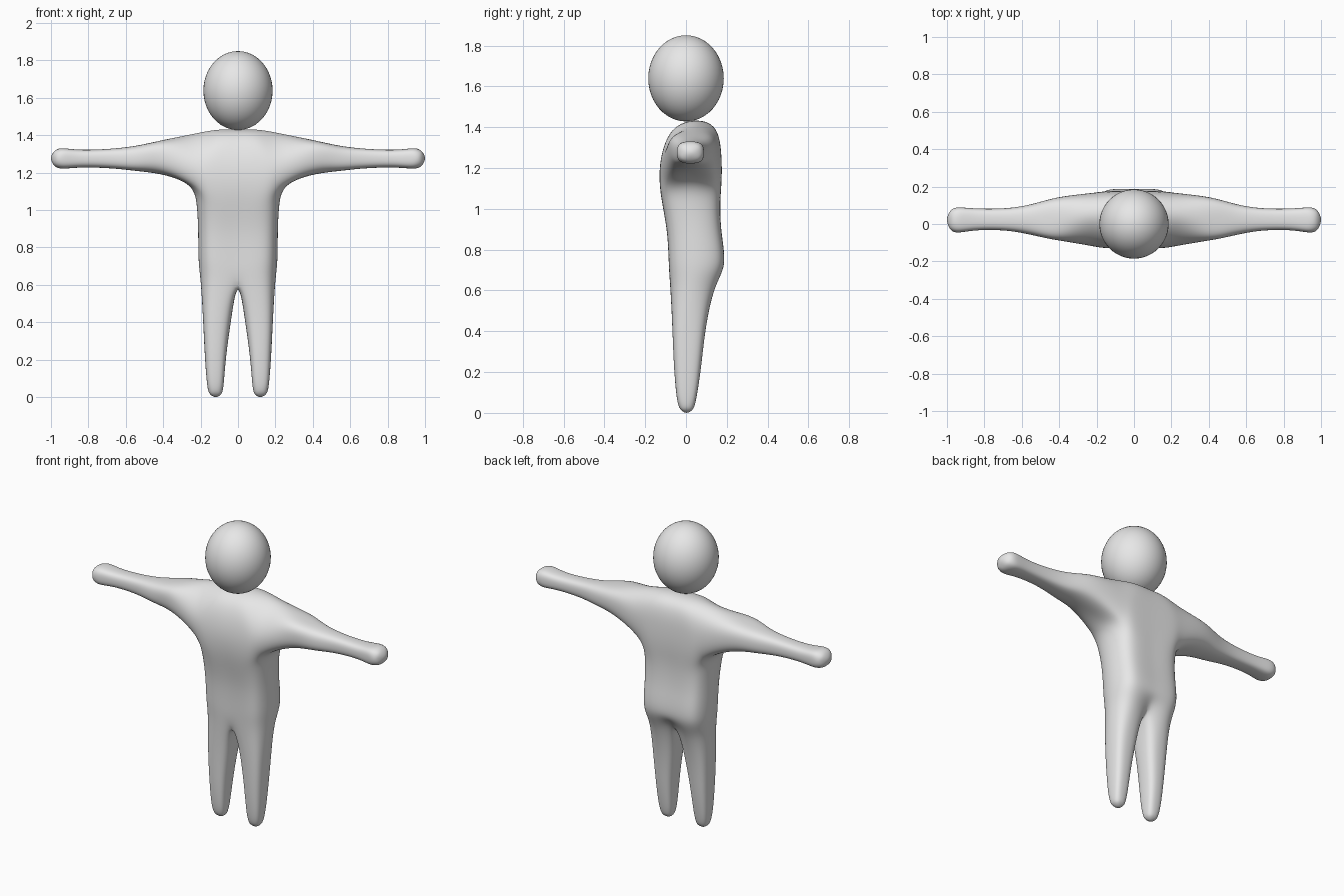
import bpy, bmesh
from mathutils import Vector

cube = bpy.data.objects.get("Cube")
if cube:
    bpy.data.objects.remove(cube, do_unlink=True)

grey = bpy.data.materials.new("plain_grey")
grey.use_nodes = True
grey.diffuse_color = (0.8, 0.8, 0.8, 1)
grey.node_tree.nodes["Principled BSDF"].inputs["Base Color"].default_value = (0.8, 0.8, 0.8, 1)


def add_object(name, bm):
    mesh = bpy.data.meshes.new(name)
    for f in bm.faces:
        f.smooth = True
    bm.to_mesh(mesh)
    bm.free()
    mesh.materials.append(grey)
    obj = bpy.data.objects.new(name, mesh)
    bpy.context.collection.objects.link(obj)
    return obj


bm = bmesh.new()
cache = {}


def vert(co):
    key = tuple(round(c, 4) + 0.0 for c in co)
    if key not in cache:
        cache[key] = bm.verts.new(key)
    return cache[key]


def quad(*pts):
    """Adds a face and its mirror image."""
    for s in (1, -1):
        bm.faces.new([vert((s * x, y, z)) for x, y, z in pts])


def bridge(a, b, skip=(), closed=False):
    n = len(a)
    for i in range(n if closed else n - 1):
        if i not in skip:
            j = (i + 1) % n
            quad(a[i], a[j], b[j], b[i])


def ring(a0, a1, b0, b1, k=0.78):
    """Eight points of a rounded rectangle, given its limits on two axes."""
    unit = [(-k, -k), (0, -1), (k, -k), (1, 0), (k, k), (0, 1), (-k, k), (-1, 0)]
    return [((a0 + a1 + u * (a1 - a0)) / 2, (b0 + b1 + v * (b1 - b0)) / 2) for u, v in unit]


def torso_row(z, w, front, back, k=0.76):
    """Half a torso section, from the front centre round to the back centre."""
    c, h = (front + back) / 2, (back - front) / 2
    return [(0, front, z), (w / 2, front, z), (0.86 * w, c - k * h, z), (w, c, z),
            (0.86 * w, c + k * h, z), (w / 2, back, z), (0, back, z)]


def limb(start, rings, tip):
    """Bridges a chain of eight-point rings and closes the end."""
    for r in rings:
        bridge(start, r, closed=True)
        start = r
    for i in (0, 2, 4, 6):
        quad(start[i], start[i + 1], tip, start[i - 1])


# Torso, from the hips to the armpits
hip = torso_row(0.61, 0.199, -0.076, 0.142)
hip[0], hip[6] = (0, -0.066, 0.6), (0, 0.122, 0.63)
rows = [hip,
        torso_row(0.73, 0.21, -0.083, 0.185),
        torso_row(0.88, 0.213, -0.092, 0.174),
        torso_row(1.02, 0.22, -0.114, 0.167),
        torso_row(1.13, 0.262, -0.128, 0.173, 0.8)]
for a, b in zip(rows, rows[1:]):
    bridge(a, b)

# Chest and shoulders, leaving a hole for the arm
armpit = rows[-1]
chest = torso_row(1.255, 0.275, -0.12, 0.173, 0.94)
top = [(0, -0.064, 1.385), (0.11, -0.064, 1.38), (0.235, -0.052, 1.358), (0.24, 0.045, 1.407),
       (0.235, 0.135, 1.365), (0.11, 0.143, 1.387), (0, 0.143, 1.39)]
bridge(armpit, chest, skip=(2, 3))
bridge(chest, top, skip=(2, 3))
mid, crown = (0.115, 0.045, 1.428), (0, 0.045, 1.432)
quad(top[0], top[1], mid, crown)
quad(top[1], top[2], top[3], mid)
quad(top[3], top[4], top[5], mid)
quad(top[5], top[6], crown, mid)

# Arms: x, then the y and z limits
arm = [(0.4, -0.088, 0.143, 1.188, 1.374), (0.54, -0.06, 0.108, 1.209, 1.345),
       (0.68, -0.036, 0.085, 1.223, 1.328), (0.84, -0.034, 0.083, 1.227, 1.323),
       (0.94, -0.045, 0.088, 1.222, 1.33), (0.982, -0.027, 0.069, 1.238, 1.314)]
limb(armpit[2:5] + [chest[4], top[4], top[3], top[2], chest[2]],
     [[(x, y, z) for y, z in ring(*lim)] for x, *lim in arm], (1, 0.022, 1.277))

# Legs: z, then the x and y limits
leg = [(0.42, 0.036, 0.187, -0.067, 0.098), (0.22, 0.063, 0.177, -0.058, 0.073),
       (0.07, 0.077, 0.165, -0.044, 0.05), (0.017, 0.09, 0.15, -0.026, 0.032)]
limb(hip + [(0, 0.025, 0.578)],
     [[(x, y, z) for x, y in ring(*lim)] for z, *lim in leg], (0.119, 0.003, 0))

# Push the cage outwards until its subdivided surface passes through the points
bmesh.ops.recalc_face_normals(bm, faces=bm.faces)
target = {v: v.co.copy() for v in bm.verts}


def limit_point(v):
    n = len(v.link_edges)
    near = [e.other_vert(v) for e in v.link_edges]
    total = v.co * n * n
    for o in near:
        total = total + 4 * o.co
    for f in v.link_faces:
        for o in f.verts:
            if o is not v and o not in near:
                total = total + o.co
    return total / (n * (n + 5))


for _ in range(12):
    step = {v: target[v] - limit_point(v) for v in bm.verts}
    for v, d in step.items():
        v.co += d

body = add_object("body", bm)
sub = body.modifiers.new("Subdivision", 'SUBSURF')
sub.levels = sub.render_levels = 3

# Head
bm = bmesh.new()
bmesh.ops.create_uvsphere(bm, u_segments=48, v_segments=24, radius=1)
bmesh.ops.scale(bm, vec=Vector((0.185, 0.185, 0.211)), verts=bm.verts)
head = add_object("head", bm)
head.location = (0, 0, 1.639)
